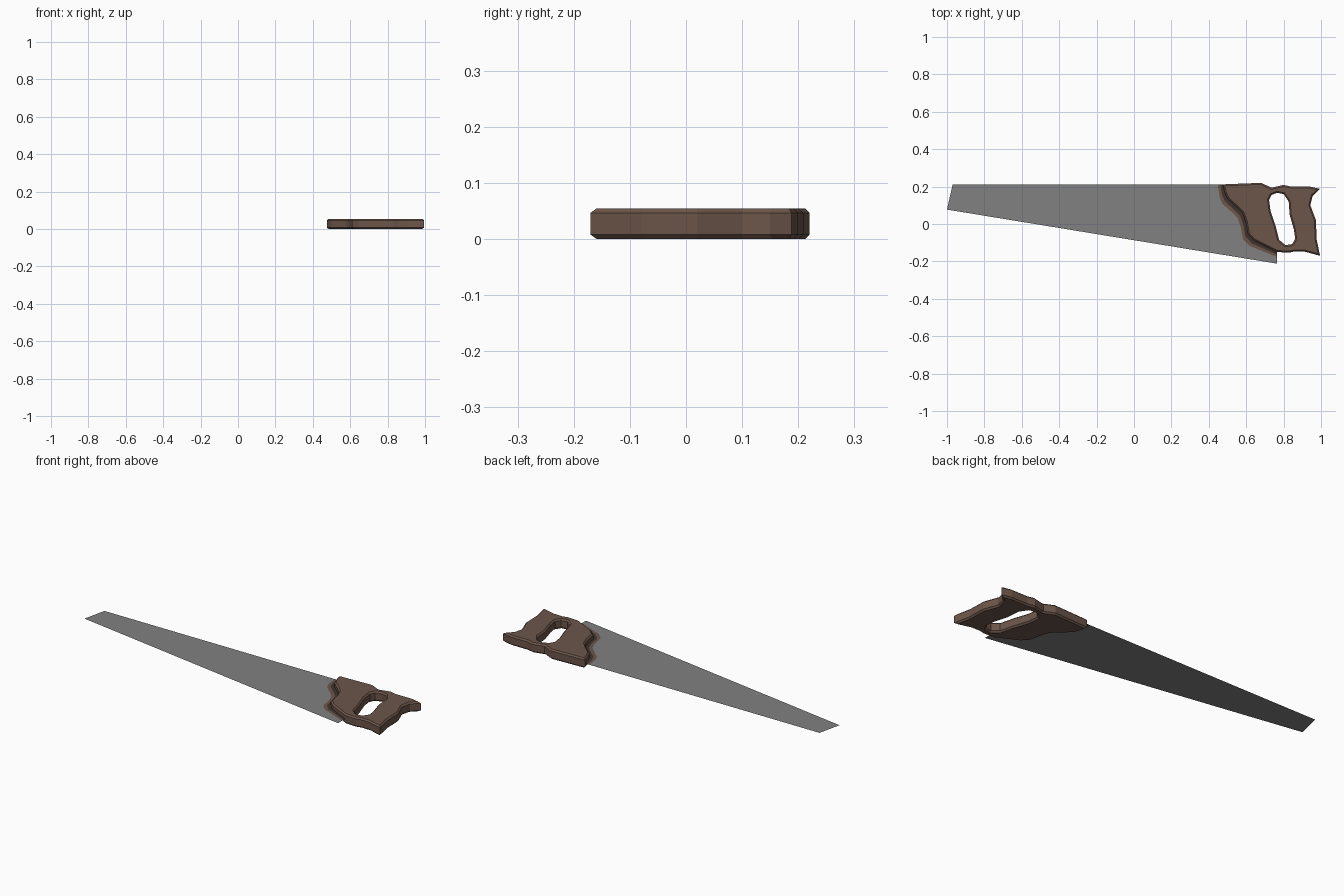
import bpy, bmesh

if "Cube" in bpy.data.objects:
    bpy.data.objects.remove(bpy.data.objects["Cube"])


def material(name, rgb):
    m = bpy.data.materials.new(name)
    m.diffuse_color = (*rgb, 1)
    m.use_nodes = True
    m.node_tree.nodes["Principled BSDF"].inputs["Base Color"].default_value = m.diffuse_color
    return m


wood = material("brown wood", (0.15, 0.092, 0.068))
dark = material("dark brown", (0.05, 0.034, 0.027))
steel = material("grey steel", (0.22, 0.22, 0.225))

# Handle profile: front edge shared with the painted band on the blade
front_edge = [(0.475, 0.212), (0.485, 0.17), (0.50, 0.135), (0.55, 0.09), (0.58, 0.06),
              (0.597, 0.015), (0.61, -0.055), (0.645, -0.09), (0.765, -0.15)]
back_edge = [(0.83, -0.153), (0.86, -0.146), (0.91, -0.147), (0.995, -0.17), (0.976, -0.08),
             (0.973, 0.02), (0.943, 0.10), (0.955, 0.15), (0.995, 0.188), (0.94, 0.2),
             (0.84, 0.2), (0.80, 0.209), (0.735, 0.194), (0.68, 0.22)]
grip_hole = [(0.722, 0.13), (0.735, 0.155), (0.765, 0.167), (0.80, 0.16), (0.827, 0.12),
             (0.832, 0.05), (0.855, -0.03), (0.862, -0.08), (0.845, -0.108),
             (0.81, -0.113), (0.776, -0.085), (0.757, -0.01), (0.73, 0.07)]

# Wooden handle: filled outline with the grip hole, chamfered on both faces
CHAMFER = 0.008
curve = bpy.data.curves.new("handle_outline", 'CURVE')
curve.dimensions = '2D'
curve.fill_mode = 'BOTH'
curve.extrude = 0.0275 - CHAMFER
curve.bevel_depth = CHAMFER
curve.bevel_resolution = 0
curve.offset = -CHAMFER
for outline in (front_edge + back_edge, grip_hole):
    spline = curve.splines.new('POLY')
    spline.points.add(len(outline) - 1)
    for p, (x, y) in zip(spline.points, outline):
        p.co = (x, y, 0, 1)
    spline.use_cyclic_u = True
outline_obj = bpy.data.objects.new("handle_outline", curve)
bpy.context.collection.objects.link(outline_obj)
mesh = bpy.data.meshes.new_from_object(
    outline_obj.evaluated_get(bpy.context.evaluated_depsgraph_get()))
bpy.data.objects.remove(outline_obj)
mesh.materials.clear()
mesh.materials.append(wood)
handle = bpy.data.objects.new("handle", mesh)
handle.location.z = 0.0275
bpy.context.collection.objects.link(handle)
mesh.shade_flat()

# Thin steel blade with a brown band beside the handle
bm = bmesh.new()


def band_line(dx, dy):
    pts = [(x + dx, y + dy) for x, y in front_edge]
    pts[0] = (pts[0][0], 0.21)
    pts[-1] = (0.765, pts[-1][1])
    return [bm.verts.new((x, y, 0.0275)) for x, y in pts]


outer, middle, inner = band_line(-0.027, -0.027), band_line(-0.014, -0.014), band_line(0.03, 0.012)
corners = [bm.verts.new((x, y, 0.0275)) for x, y in [(-0.97, 0.21), (-1, 0.077), (0.765, -0.212)]]
bm.faces.new(corners + outer[::-1])
for a, b, slot in ((outer, middle, 1), (middle, inner, 2)):
    for i in range(len(a) - 1):
        bm.faces.new((a[i], a[i + 1], b[i + 1], b[i])).material_index = slot
bmesh.ops.triangulate(bm, faces=[f for f in bm.faces if len(f.verts) > 4])
bmesh.ops.recalc_face_normals(bm, faces=bm.faces)
if sum(f.normal.z for f in bm.faces) < 0:
    bmesh.ops.reverse_faces(bm, faces=bm.faces)
blade_mesh = bpy.data.meshes.new("blade")
bm.to_mesh(blade_mesh)
bm.free()
for m in (steel, wood, dark):
    blade_mesh.materials.append(m)
blade = bpy.data.objects.new("blade", blade_mesh)
bpy.context.collection.objects.link(blade)
